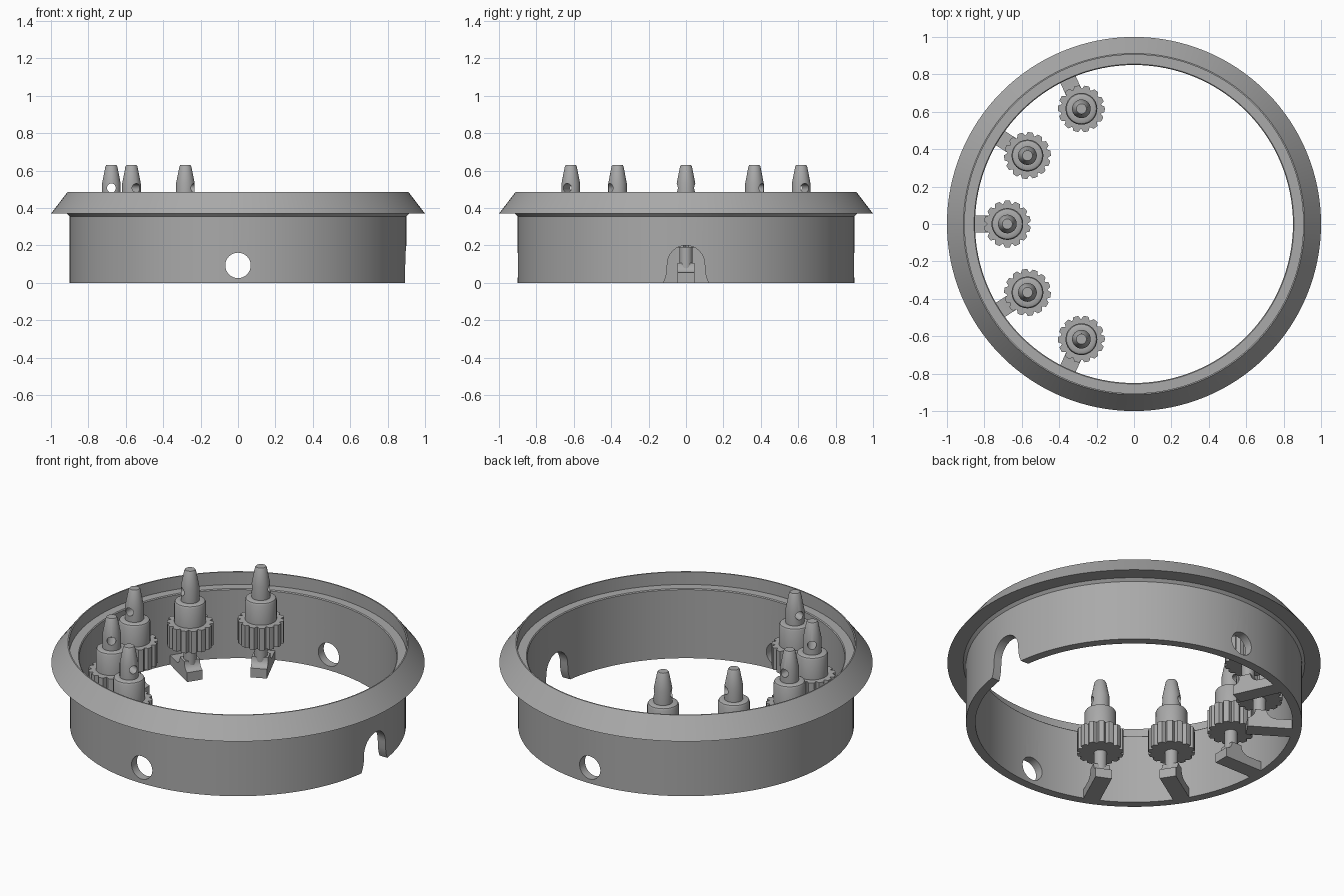
import bpy, bmesh
from math import cos, sin, pi, tau
from mathutils import Matrix

if "Cube" in bpy.data.objects:
    bpy.data.objects.remove(bpy.data.objects["Cube"], do_unlink=True)

GREY = (0.4, 0.4, 0.4, 1)
grey = bpy.data.materials.new("plain grey")
grey.use_nodes = True
grey.diffuse_color = GREY
grey.node_tree.nodes["Principled BSDF"].inputs["Base Color"].default_value = GREY


def make(name, bm, matrix=Matrix()):
    bmesh.ops.recalc_face_normals(bm, faces=bm.faces)
    mesh = bpy.data.meshes.new(name)
    bm.to_mesh(mesh)
    bm.free()
    mesh.materials.append(grey)
    mesh.transform(matrix)
    obj = bpy.data.objects.new(name, mesh)
    bpy.context.collection.objects.link(obj)
    return obj


def lathe(name, profile, steps, closed=False, matrix=Matrix()):
    """Revolve (radius, height) points around z; open profiles get flat caps."""
    bm = bmesh.new()
    rings = [[bm.verts.new((r * cos(tau * i / steps), r * sin(tau * i / steps), z))
              for i in range(steps)] for r, z in profile]
    pairs = list(zip(rings, rings[1:]))
    if closed:
        pairs.append((rings[-1], rings[0]))
    else:
        bm.faces.new(rings[0])
        bm.faces.new(rings[-1])
    for a, b in pairs:
        for i in range(steps):
            j = (i + 1) % steps
            bm.faces.new((a[i], a[j], b[j], b[i]))
    return make(name, bm, matrix)


def prism(name, points, low, high, matrix=Matrix()):
    """Extrude an xy outline from low to high along z."""
    bm = bmesh.new()
    face = bm.faces.new([bm.verts.new((x, y, low)) for x, y in points])
    geom = bmesh.ops.extrude_face_region(bm, geom=[face])["geom"]
    top = [v for v in geom if isinstance(v, bmesh.types.BMVert)]
    bmesh.ops.translate(bm, verts=top, vec=(0, 0, high - low))
    return make(name, bm, matrix)


def select(obj):
    bpy.ops.object.select_all(action='DESELECT')
    obj.select_set(True)
    bpy.context.view_layer.objects.active = obj


def cut(obj, cutter):
    select(obj)
    mod = obj.modifiers.new("cut", 'BOOLEAN')
    mod.operation = 'DIFFERENCE'
    mod.solver = 'EXACT'
    mod.object = cutter
    bpy.ops.object.modifier_apply(modifier=mod.name)
    bpy.data.objects.remove(cutter, do_unlink=True)


def smooth(obj):
    select(obj)
    bpy.ops.object.shade_smooth_by_angle(angle=0.5)


# Ring wall with flared flange and recessed ledge
ring = lathe("flanged_ring", [
    (0.85, 0), (0.9, 0), (0.9, 0.355), (0.915, 0.37), (1, 0.37),
    (0.912, 0.485), (0.905, 0.485), (0.905, 0.41), (0.855, 0.41), (0.85, 0.405)],
    128, closed=True)

# Round holes through the front and back walls
cut(ring, lathe("hole_cutter", [(0.068, -1.2), (0.068, 1.2)], 32,
                matrix=Matrix.Translation((0, 0, 0.093)) @ Matrix.Rotation(pi / 2, 4, 'X')))

# Bell-shaped notch in the left wall
side = [(0.135, -0.05), (0.12, 0), (0.108, 0.03), (0.102, 0.06)]
arch = [(0.1 * cos(pi * i / 16), 0.1 + 0.1 * sin(pi * i / 16)) for i in range(17)]
outline = side + arch + [(-x, y) for x, y in reversed(side)]
upright_yz = Matrix(((0, 0, 1, 0), (1, 0, 0, 0), (0, 1, 0, 0), (0, 0, 0, 1)))
cut(ring, prism("notch_cutter", outline, 0.7, 1.1, upright_yz))
smooth(ring)

# Outlines shared by the five knobs
TEETH = 14
gear = []
for i in range(TEETH * 8):
    dip = max(0, cos(tau * i / 8)) ** 1.5
    r = 0.125 - 0.018 * dip
    gear.append((r * cos(tau * i / (TEETH * 8)), r * sin(tau * i / (TEETH * 8))))

# Arm side outline: x runs outward from the post, slab with concave fillets
fillet = [(0.035 + 0.05 * (1 - sin(a)), 0.055 + 0.05 * (1 - cos(a)))
          for a in [pi / 2 * i / 6 for i in range(7)]]
arm = [(0.19, 0), (0.19, 0.055)] + fillet + [(-x * 0.8, z) for x, z in reversed(fillet)]
arm += [(-0.068, 0)]
upright_xz = Matrix(((1, 0, 0, 0), (0, 0, -1, 0), (0, 1, 0, 0), (0, 0, 0, 1)))

for n in range(5):
    angle = pi + (n - 2) * tau / 11
    place = Matrix.Rotation(angle, 4, 'Z') @ Matrix.Translation((0.677, 0, 0))

    # Support arm reaching the wall, and its post
    smooth(prism(f"support_arm_{n + 1}", arm, -0.045, 0.045, place @ upright_xz))
    smooth(lathe(f"post_{n + 1}", [(0.035, 0.05), (0.035, 0.2)], 32, matrix=place))

    # Fluted grip
    smooth(prism(f"fluted_grip_{n + 1}", gear, 0.19, 0.32, place))

    # Collar and tapered tip with a crosswise hole
    tip = lathe(f"collar_and_tip_{n + 1}", [
        (0.085, 0.31), (0.085, 0.435), (0.08, 0.445), (0.07, 0.45), (0.05, 0.45),
        (0.05, 0.53), (0.032, 0.622), (0.027, 0.63)], 32, matrix=place)
    cut(tip, lathe("tip_cutter", [(0.024, -0.1), (0.024, 0.1)], 20,
                   matrix=place @ Matrix.Translation((0, 0, 0.507))
                   @ Matrix.Rotation(pi / 2, 4, 'X')))
    smooth(tip)
